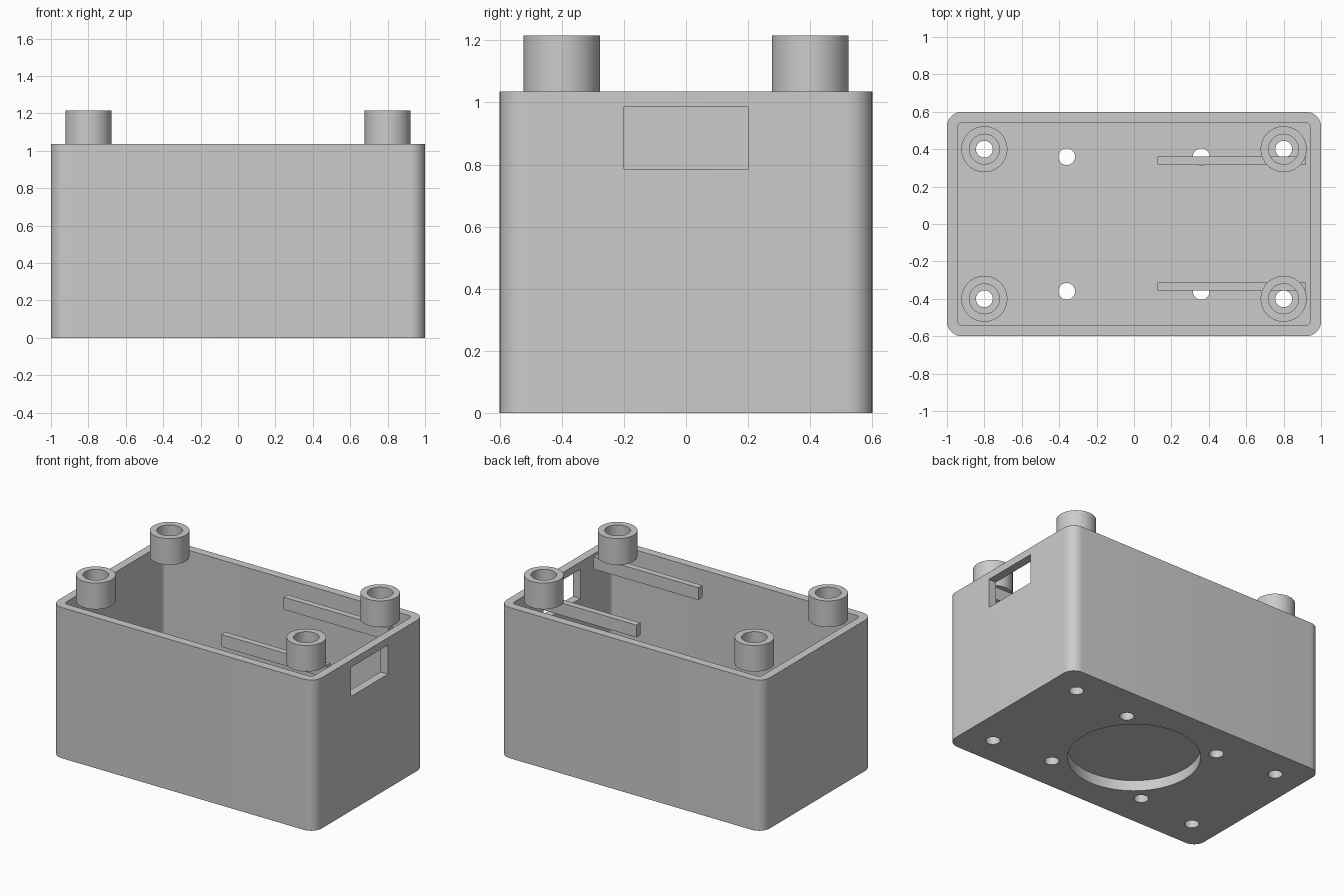
import bpy
import bmesh
from math import cos, sin, pi, radians

if "Cube" in bpy.data.objects:
    bpy.data.objects.remove(bpy.data.objects["Cube"], do_unlink=True)

HEIGHT = 1.035
FLOOR = 0.1

grey = bpy.data.materials.new("plain_grey")
grey.use_nodes = True
grey.diffuse_color = (0.6, 0.6, 0.6, 1)
grey.node_tree.nodes["Principled BSDF"].inputs["Base Color"].default_value = (0.6, 0.6, 0.6, 1)


def rounded_rect(hx, hy, r, steps=10):
    """Outline of a rectangle with rounded corners."""
    points = []
    for i, (sx, sy) in enumerate(((1, 1), (-1, 1), (-1, -1), (1, -1))):
        for k in range(steps + 1):
            a = (i + k / steps) * pi / 2
            points.append((sx * (hx - r) + r * cos(a), sy * (hy - r) + r * sin(a)))
    return points


def circle(r, cx=0, cy=0, sides=64):
    return [(cx + r * cos(2 * pi * i / sides), cy + r * sin(2 * pi * i / sides))
            for i in range(sides)]


def rect(x0, x1, y0, y1):
    return [(x0, y0), (x1, y0), (x1, y1), (x0, y1)]


def prism(name, outline, z0, z1):
    """Extrude a flat outline upward into a solid."""
    bm = bmesh.new()
    base = bm.faces.new([bm.verts.new((x, y, z0)) for x, y in outline])
    top = bmesh.ops.extrude_face_region(bm, geom=[base])["geom"]
    verts = [g for g in top if isinstance(g, bmesh.types.BMVert)]
    bmesh.ops.translate(bm, verts=verts, vec=(0, 0, z1 - z0))
    bmesh.ops.recalc_face_normals(bm, faces=bm.faces)
    mesh = bpy.data.meshes.new(name)
    bm.to_mesh(mesh)
    bm.free()
    mesh.materials.append(grey)
    obj = bpy.data.objects.new(name, mesh)
    bpy.context.collection.objects.link(obj)
    return obj


def activate(obj):
    bpy.ops.object.select_all(action='DESELECT')
    obj.select_set(True)
    bpy.context.view_layer.objects.active = obj


def cut(obj, outline, z0, z1):
    """Subtract a prism from a solid."""
    cutter = prism("cutter", outline, z0, z1)
    cutter.hide_render = True
    mod = obj.modifiers.new("cut", 'BOOLEAN')
    mod.operation = 'DIFFERENCE'
    mod.solver = 'EXACT'
    mod.object = cutter
    activate(obj)
    bpy.ops.object.modifier_apply(modifier=mod.name)
    bpy.data.objects.remove(cutter, do_unlink=True)


def smooth(obj):
    activate(obj)
    bpy.ops.object.shade_smooth_by_angle(angle=radians(30))


corners = [(sx, sy) for sx in (-1, 1) for sy in (-1, 1)]

# Open box with a side window, a round recess underneath and screw holes
box = prism("box_shell", rounded_rect(1, 0.6, 0.08), 0, HEIGHT)
cut(box, rounded_rect(0.943, 0.543, 0.03), FLOOR, HEIGHT + 0.1)
cut(box, rect(0.9, 1.1, -0.2, 0.2), 0.785, 0.985)
cut(box, circle(0.41), -0.1, 0.072)
for sx, sy in corners:
    cut(box, circle(0.045, 0.8 * sx, 0.4 * sy, 32), -0.1, FLOOR + 0.1)
    cut(box, circle(0.045, 0.36 * sx, 0.36 * sy, 32), -0.1, FLOOR + 0.1)
smooth(box)

# Hollow collars above the corners
for sx, sy in corners:
    name = ("left" if sx > 0 else "right") + ("_back" if sy > 0 else "_front") + "_collar"
    collar = prism(name, circle(0.123, 0.8 * sx, 0.4 * sy), HEIGHT, 1.215)
    cut(collar, circle(0.08, 0.8 * sx, 0.4 * sy), HEIGHT - 0.1, 1.3)
    smooth(collar)

# Rails under the collars on the window side
prism("back_rail", rect(0.125, 0.92, 0.317, 0.36), 0.95, HEIGHT)
prism("front_rail", rect(0.125, 0.92, -0.355, -0.312), 0.95, HEIGHT)
